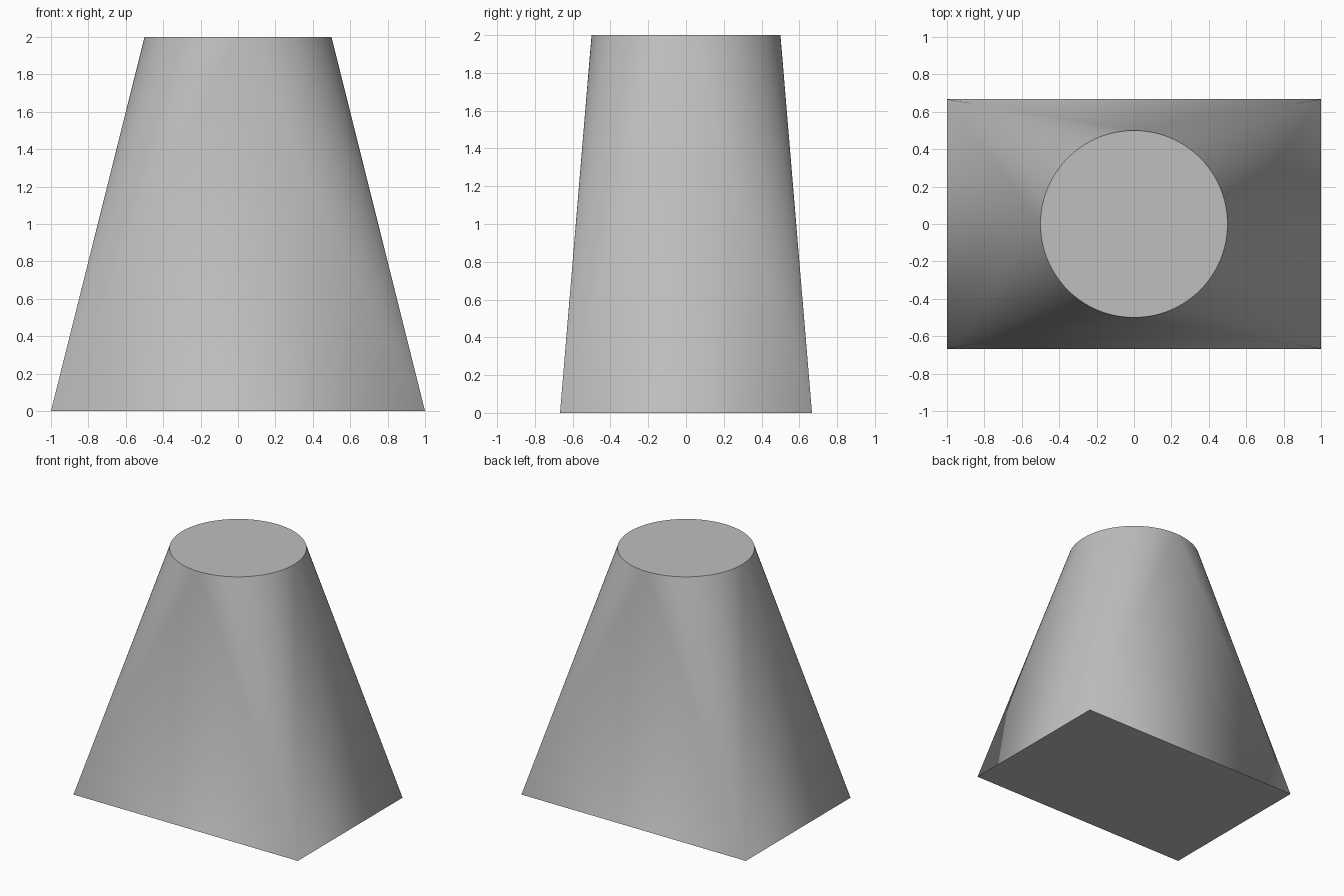
import bpy
import bmesh
from math import cos, sin, pi, radians

cube = bpy.data.objects.get("Cube")
if cube:
    bpy.data.objects.remove(cube, do_unlink=True)

HALF_X, HALF_Y, HEIGHT, RADIUS = 1.0, 0.667, 2.0, 0.5
QUARTER = 32  # rim segments per quarter circle

grey = bpy.data.materials.new("light grey")
grey.use_nodes = True
colour = (0.52, 0.52, 0.52, 1)
grey.diffuse_color = colour
grey.node_tree.nodes["Principled BSDF"].inputs["Base Color"].default_value = colour

bm = bmesh.new()

# Rectangular base corners and round top rim, both counter-clockwise from +x
corners = [bm.verts.new((sx * HALF_X, sy * HALF_Y, 0))
           for sx, sy in ((1, 1), (-1, 1), (-1, -1), (1, -1))]
count = 4 * QUARTER
rim = [bm.verts.new((RADIUS * cos(2 * pi * i / count),
                     RADIUS * sin(2 * pi * i / count), HEIGHT))
       for i in range(count)]

for q, corner in enumerate(corners):
    # Conical fan from each corner to its quarter of the rim
    for i in range(q * QUARTER, (q + 1) * QUARTER):
        bm.faces.new((corner, rim[(i + 1) % count], rim[i]))
    # Flat triangle between neighbouring corners
    following = (q + 1) % 4
    bm.faces.new((corner, corners[following], rim[following * QUARTER]))

# Flat end caps
bm.faces.new(rim)
bm.faces.new(corners)
bmesh.ops.recalc_face_normals(bm, faces=bm.faces)

mesh = bpy.data.meshes.new("square_to_round_body")
bm.to_mesh(mesh)
bm.free()
mesh.materials.append(grey)
body = bpy.data.objects.new("square_to_round_body", mesh)
bpy.context.collection.objects.link(body)

# Smooth sides with sharp rim and base edges
bpy.ops.object.select_all(action='DESELECT')
body.select_set(True)
bpy.context.view_layer.objects.active = body
bpy.ops.object.shade_smooth_by_angle(angle=radians(30))
